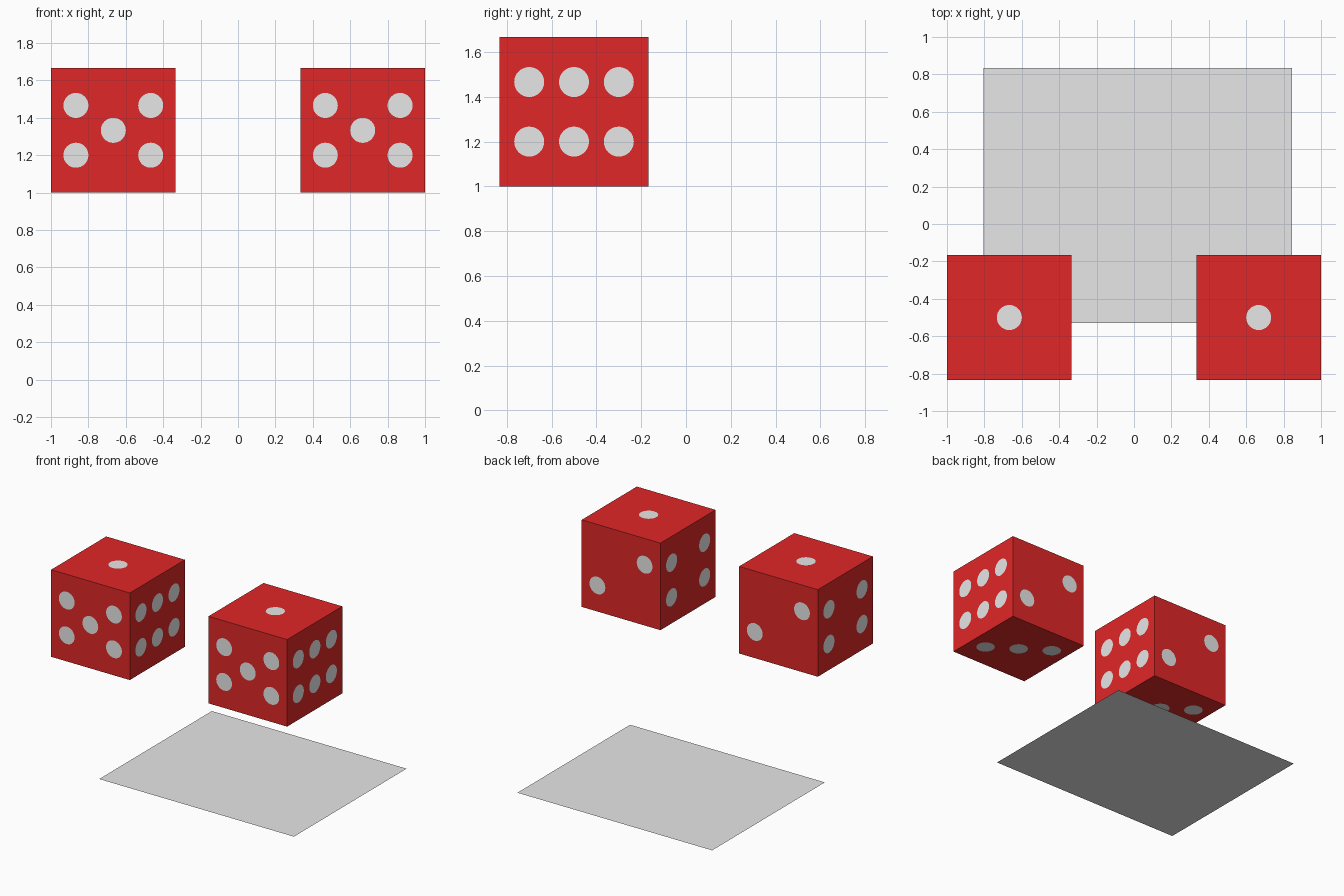
import bpy, bmesh, math
from mathutils import Vector

if "Cube" in bpy.data.objects:
    bpy.data.objects.remove(bpy.data.objects["Cube"])

SIZE = 2 / 3          # die edge length
H = SIZE / 2
PIP_R = 0.067
LIFT = 0.001          # pips sit just proud of the face
U, V = 0.2, 0.133     # pip offsets on a face


def material(name, rgb):
    m = bpy.data.materials.new(name)
    m.diffuse_color = (*rgb, 1)
    m.use_nodes = True
    m.node_tree.nodes["Principled BSDF"].inputs["Base Color"].default_value = m.diffuse_color
    return m


red = material("red", (0.75, 0.02, 0.02))
grey = material("light grey", (0.8, 0.8, 0.8))

# Pip layouts in face coordinates
one = [(0, 0)]
two = [(U, V), (-U, -V)]
four = two + [(-U, V), (U, -V)]
six = four + [(0, V), (0, -V)]

# Each face: right axis, up axis, pips (normal = right x up)
FACES = [
    ((1, 0, 0), (0, 0, 1), four + one),   # front
    ((0, 1, 0), (0, 0, 1), six),          # right
    ((-1, 0, 0), (0, 0, 1), two),         # back
    ((0, -1, 0), (0, 0, 1), four),        # left
    ((1, 0, 0), (0, 1, 0), one),          # top
    ((-1, 0, 0), (0, 1, 0), two + one),   # bottom
]


def add_object(name, bm, loc, mats):
    me = bpy.data.meshes.new(name)
    bm.to_mesh(me)
    bm.free()
    for m in mats:
        me.materials.append(m)
    ob = bpy.data.objects.new(name, me)
    ob.location = loc
    bpy.context.collection.objects.link(ob)
    return ob


def die(name, loc):
    bm = bmesh.new()
    bmesh.ops.create_cube(bm, size=SIZE)
    # Pip discs on every face
    for r, u, pips in FACES:
        r, u = Vector(r), Vector(u)
        n = r.cross(u)
        for a, b in pips:
            c = n * (H + LIFT) + r * a + u * b
            ring = []
            for i in range(32):
                t = math.tau * i / 32
                ring.append(bm.verts.new(c + PIP_R * (r * math.cos(t) + u * math.sin(t))))
            bm.faces.new(ring).material_index = 1
    return add_object(name, bm, loc, [red, grey])


# Two matching dice
for side, x in (("left", -2 / 3), ("right", 2 / 3)):
    die(side + "_die", (x, -0.5, 4 / 3))

# Flat sheet below the dice
bm = bmesh.new()
corners = [(-0.805, -0.53), (0.845, -0.53), (0.845, 0.833), (-0.805, 0.833)]
bm.faces.new([bm.verts.new((x, y, 0)) for x, y in corners])
add_object("table_sheet", bm, (0, 0, 0), [grey])
